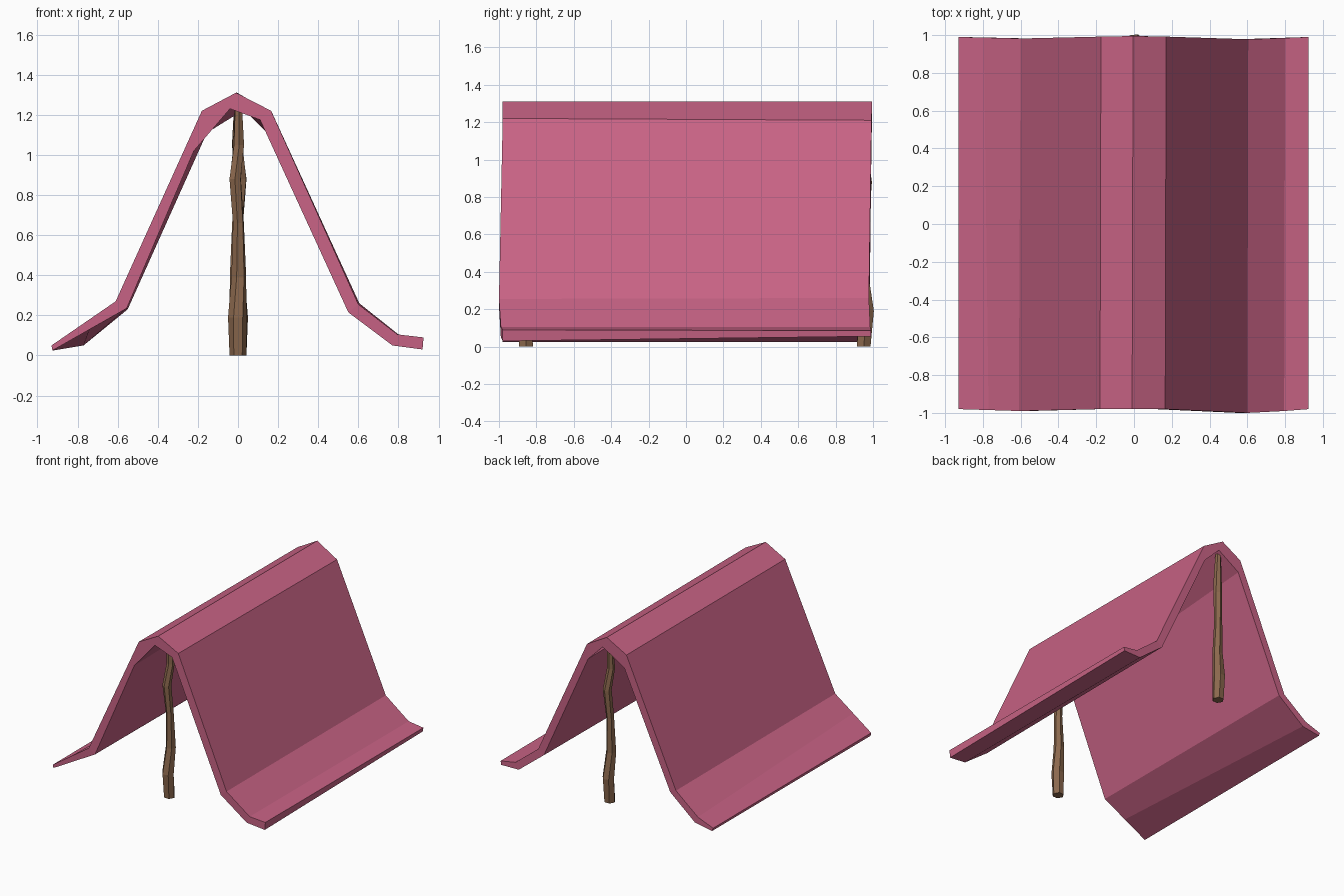
import bpy, bmesh, math
from mathutils import Vector

if "Cube" in bpy.data.objects:
    bpy.data.objects.remove(bpy.data.objects["Cube"])


def material(name, rgb):
    m = bpy.data.materials.new(name)
    m.diffuse_color = (*rgb, 1)
    m.use_nodes = True
    m.node_tree.nodes["Principled BSDF"].inputs["Base Color"].default_value = m.diffuse_color
    return m


def finish(name, bm, mat):
    bmesh.ops.recalc_face_normals(bm, faces=bm.faces)
    me = bpy.data.meshes.new(name)
    bm.to_mesh(me)
    bm.free()
    me.materials.append(mat)
    ob = bpy.data.objects.new(name, me)
    bpy.context.collection.objects.link(ob)
    return ob


pink = material("pink canvas", (0.58, 0.125, 0.235))
brown = material("brown wood", (0.26, 0.14, 0.075))

# Canvas sheet: outer and inner profiles (x, z) at each end, joined along y
front_out = [(-.93, .05), (-.77, .16), (-.61, .27), (-.18, 1.22), (-.01, 1.31),
             (.165, 1.22), (.60, .255), (.795, .105), (.925, .09)]
front_in = [(-.925, .025), (-.74, .13), (-.555, .235), (-.22, 1.02), (-.04, 1.23),
            (.11, 1.175), (.55, .215), (.77, .05), (.92, .03)]
back_out = [(-.93, .05), (-.795, .10), (-.60, .255), (-.175, 1.215), (-.005, 1.31),
            (.17, 1.21), (.605, .26), (.80, .105), (.925, .085)]
back_in = [(-.92, .025), (-.77, .05), (-.55, .23), (-.155, 1.11), (.03, 1.225),
           (.16, 1.095), (.555, .225), (.77, .055), (.92, .055)]
front_y = [-.98, -.985, -.99, -.98, -.98, -.98, -1, -.99, -.98]
back_y = [.99, .987, .982, .992, .995, .992, .978, .985, .99]

bm = bmesh.new()
rows = [[bm.verts.new((x, y, z)) for (x, z), y in zip(p, ys)]
        for p, ys in ((front_out, front_y), (back_out, back_y),
                      (back_in, back_y), (front_in, front_y))]
for k in range(4):
    a, b = rows[k], rows[(k + 1) % 4]
    for i in range(len(a) - 1):
        bm.faces.new((a[i], a[i + 1], b[i + 1], b[i]))
for i in (0, -1):
    bm.faces.new([r[i] for r in rows])
finish("canvas_sheet", bm, pink)

# Crooked six-sided tent poles: (x offset, y offset, z, radius)
stations = [(0, 0, 0, .042), (-.004, -.012, .19, .046), (.004, .012, .39, .038),
            (.002, .002, .66, .029), (-.014, -.012, .88, .032),
            (.004, .01, 1.05, .029), (.001, 0, 1.24, .02)]


def pole(name, y0, sign):
    bm = bmesh.new()
    prev = None
    for n, (dx, dy, z, r) in enumerate(stations):
        ring = []
        for i in range(6):
            a = math.tau * i / 6 + n * 0.12
            off = Vector((dx + r * math.cos(a), dy + r * math.sin(a), 0)) * sign
            ring.append(bm.verts.new((off.x, y0 + off.y, z)))
        if prev:
            for i in range(6):
                j = (i + 1) % 6
                bm.faces.new((prev[i], prev[j], ring[j], ring[i]))
        else:
            bm.faces.new(ring)
        prev = ring
    bm.faces.new(prev)
    finish(name, bm, brown)


pole("front_pole", -.855, 1)
pole("back_pole", .95, -1)
